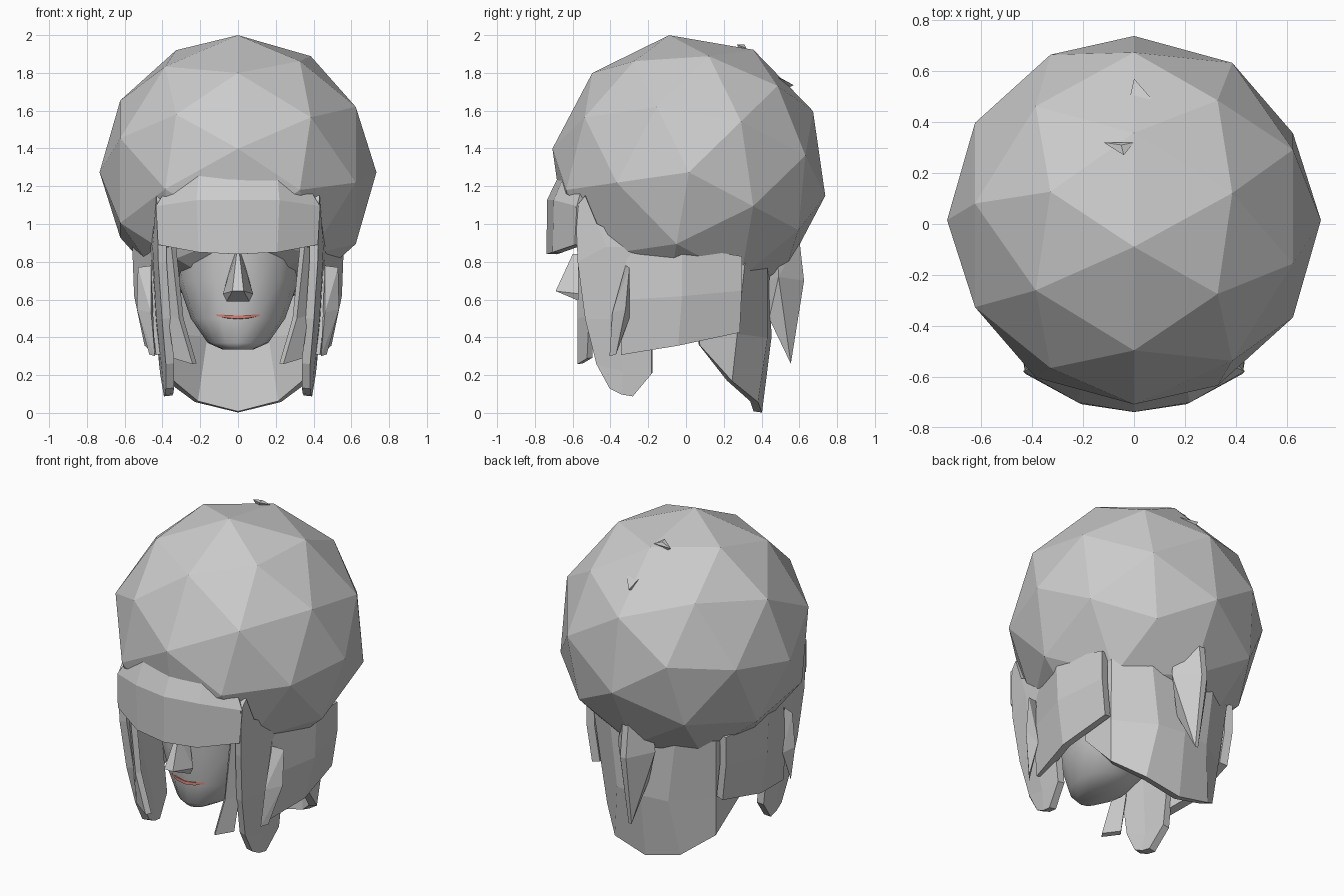
import bpy, bmesh
from math import radians, cos, sin, pi
from mathutils import Matrix


def add_object(name, bm):
    bmesh.ops.recalc_face_normals(bm, faces=bm.faces)
    me = bpy.data.meshes.new(name)
    bm.to_mesh(me)
    bm.free()
    ob = bpy.data.objects.new(name, me)
    bpy.context.collection.objects.link(ob)
    return ob


def sheet(name, rows, thick, mirror=True):
    """Grid of points, mirrored over x and thickened."""
    bm = bmesh.new()
    g = [[bm.verts.new(p) for p in r] for r in rows]
    for a, b in zip(g, g[1:]):
        for i in range(len(a) - 1):
            bm.faces.new((a[i], a[i + 1], b[i + 1], b[i]))
    ob = add_object(name, bm)
    if mirror:
        ob.modifiers.new("mirror", 'MIRROR').merge_threshold = 0.001
    s = ob.modifiers.new("thickness", 'SOLIDIFY')
    s.thickness = thick
    s.offset = 0
    return ob


def hull(name, pts):
    bm = bmesh.new()
    for p in pts:
        bm.verts.new(p)
    bmesh.ops.convex_hull(bm, input=bm.verts)
    return add_object(name, bm)


# Large faceted ball of hair, five-fold axis along x
bm = bmesh.new()
bmesh.ops.create_icosphere(bm, subdivisions=2, radius=0.733)
bm.transform(Matrix.Translation((0, 0.015, 1.274))
             @ Matrix.Rotation(radians(-9.8), 4, 'X')
             @ Matrix.Rotation(radians(90), 4, 'Y'))
add_object("hair_ball", bm)

# Smooth face, lofted from oval rings: z, half width, front y, back y
rings = [(0.335, 0.08, -0.47, -0.25), (0.37, 0.16, -0.5, -0.1),
         (0.5, 0.25, -0.52, 0.05), (0.7, 0.32, -0.54, 0.12), (0.92, 0.36, -0.55, 0.15)]
bm = bmesh.new()
loops = []
for z, rx, yf, yb in rings:
    loops.append([bm.verts.new((rx * sin(t), (yf + yb) / 2 - (yb - yf) / 2 * cos(t), z))
                  for t in (2 * pi * i / 16 for i in range(16))])
for a, b in zip(loops, loops[1:]):
    for i in range(16):
        j = (i + 1) % 16
        bm.faces.new((a[i], a[j], b[j], b[i]))
bm.faces.new(loops[0])
bm.faces.new(loops[-1])
face = add_object("face", bm)
bpy.context.view_layer.objects.active = face
face.select_set(True)
bpy.ops.object.shade_smooth_by_angle(angle=radians(50))

# Nose and lips
hull("nose", [(s * x, y, z) for s in (-1, 1) for x, y, z in
              ((0.008, -0.6, 0.84), (0.03, -0.69, 0.645), (0.08, -0.56, 0.63),
               (0.06, -0.56, 0.59), (0.02, -0.52, 0.84))])
lips = sheet("lips", [[(0, -0.522, 0.514), (0.06, -0.513, 0.518), (0.11, -0.488, 0.522)],
                      [(0, -0.525, 0.497), (0.06, -0.516, 0.502), (0.11, -0.488, 0.512)]], 0.012)
red = bpy.data.materials.new("lip_red")
red.diffuse_color = (0.6, 0.2, 0.16, 1)
lips.data.materials.append(red)

# Fringe over the forehead
sheet("fringe", [
    [(0, -0.64, 1.26), (0.2, -0.62, 1.25), (0.38, -0.54, 1.15)],
    [(0, -0.71, 1.12), (0.21, -0.675, 1.12), (0.42, -0.555, 1.09)],
    [(0, -0.71, 0.84), (0.2, -0.68, 0.85), (0.41, -0.565, 0.89)]], 0.055)

# Long locks beside the face
sheet("side_lock", [
    [(0.405, -0.58, 1.09), (0.41, -0.53, 1.15), (0.42, -0.47, 1.0)],
    [(0.40, -0.57, 0.8), (0.43, -0.42, 0.88), (0.45, -0.22, 0.88)],
    [(0.38, -0.53, 0.5), (0.41, -0.38, 0.5), (0.42, -0.18, 0.5)],
    [(0.36, -0.47, 0.26), (0.38, -0.33, 0.22), (0.39, -0.18, 0.21)],
    [(0.36, -0.4, 0.13), (0.365, -0.34, 0.1), (0.37, -0.28, 0.09)]], 0.045)
sheet("inner_lock", [
    [(0.34, -0.56, 0.88), (0.40, -0.5, 0.88)],
    [(0.30, -0.56, 0.5), (0.36, -0.5, 0.52)],
    [(0.23, -0.56, 0.26), (0.33, -0.51, 0.29)]], 0.035)

# Side hair and the spike lying on it
sheet("side_hair", [
    [(0.43, -0.3, 0.9), (0.535, -0.02, 0.88), (0.46, 0.29, 0.83)],
    [(0.44, -0.33, 0.6), (0.525, -0.02, 0.62), (0.46, 0.29, 0.65)],
    [(0.41, -0.34, 0.31), (0.47, -0.04, 0.36), (0.43, 0.28, 0.43)]], 0.05)
hull("side_spike_right", [(0.46, -0.32, 0.78), (0.53, -0.3, 0.77), (0.46, -0.39, 0.53),
                          (0.535, -0.32, 0.55), (0.46, -0.3, 0.5), (0.44, -0.405, 0.3),
                          (0.47, -0.37, 0.31)])
hull("side_spike_left", [(-v.co.x, v.co.y, v.co.z)
                         for v in bpy.data.objects["side_spike_right"].data.vertices])

# Back hair wrapping the neck, tapering to the lowest point
sheet("back_hair", [
    [(0, 0.42, 0.8), (0.22, 0.41, 0.8), (0.41, 0.3, 0.8), (0.43, 0.1, 0.75)],
    [(0, 0.43, 0.4), (0.17, 0.41, 0.4), (0.38, 0.26, 0.42), (0.4, 0.07, 0.47)],
    [(0, 0.38, 0.005), (0.22, 0.36, 0.06), (0.36, 0.23, 0.17), (0.4, 0.07, 0.36)]], 0.045)
hull("back_spike", [(s * x, y, z) for s in (-1, 1) for x, y, z in
                    ((0.1, 0.48, 0.95), (0.02, 0.6, 0.92), (0.13, 0.49, 0.72),
                     (0.02, 0.625, 0.7), (0.06, 0.44, 0.7), (0.05, 0.44, 0.5),
                     (0.01, 0.555, 0.26))])

# Small hair tips poking through the crown
hull("crown_tip_rear", [(0, 0.57, 1.735), (0.07, 0.49, 1.775), (-0.02, 0.48, 1.785), (-0.01, 0.5, 1.7)])
hull("crown_tip_top", [(-0.12, 0.32, 1.93), (0, 0.32, 1.93), (-0.04, 0.27, 1.95),
                       (-0.05, 0.3, 1.88), (-0.05, 0.31, 1.95)])
